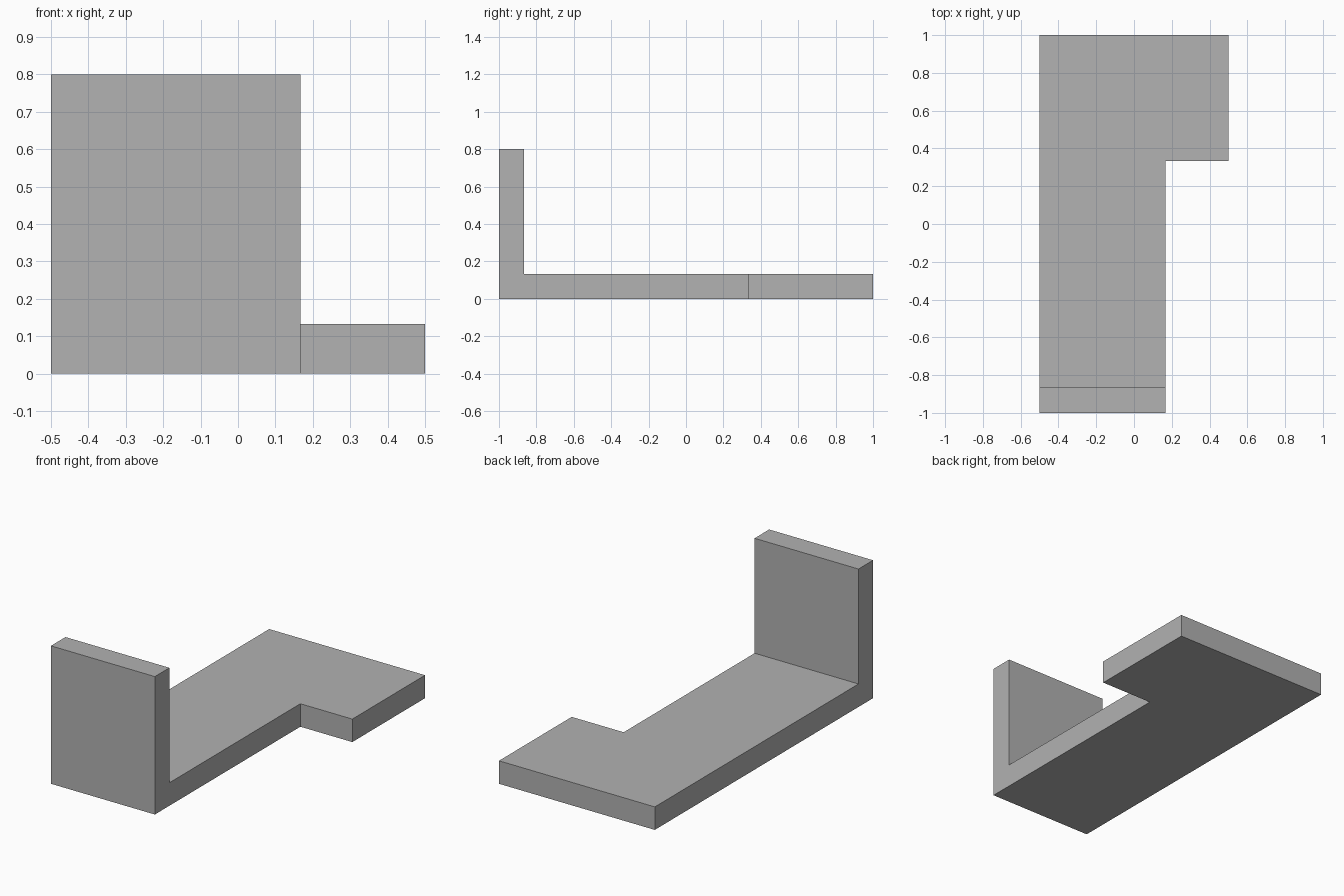
import bpy
import bmesh

cube = bpy.data.objects.get("Cube")
if cube:
    bpy.data.objects.remove(cube, do_unlink=True)

THICK = 2 / 15      # plate thickness
HEIGHT = 0.8        # top of the upright wall
INNER = 1 / 6       # side of the narrow arm
STEP = 1 / 3        # where the foot widens

# Plain grey
grey = bpy.data.materials.new("plain_grey")
grey.use_nodes = True
colour = (0.445, 0.445, 0.445, 1)
grey.diffuse_color = colour
grey.node_tree.nodes["Principled BSDF"].inputs["Base Color"].default_value = colour


def extrude_up(bm, face, height):
    """Raise a face straight up, leaving walls around it."""
    ret = bmesh.ops.extrude_face_region(bm, geom=[face])
    verts = [g for g in ret["geom"] if isinstance(g, bmesh.types.BMVert)]
    bmesh.ops.translate(bm, verts=verts, vec=(0, 0, height))


bm = bmesh.new()

# L-shaped base plate
outline = [(-0.5, -1), (INNER, -1), (INNER, STEP), (0.5, STEP), (0.5, 1), (-0.5, 1)]
base = bm.faces.new([bm.verts.new((x, y, 0)) for x, y in outline])
extrude_up(bm, base, THICK)
bmesh.ops.recalc_face_normals(bm, faces=bm.faces[:])

# Upright wall raised from the front strip of the plate
bmesh.ops.bisect_plane(bm, geom=bm.verts[:] + bm.edges[:] + bm.faces[:],
                       plane_co=(0, THICK - 1, 0), plane_no=(0, 1, 0))
bm.normal_update()
strip = next(f for f in bm.faces
             if f.normal.z > 0.9 and f.calc_center_median().y < THICK - 1)
extrude_up(bm, strip, HEIGHT - THICK)
bmesh.ops.delete(bm, geom=[f for f in bm.faces if all(len(e.link_faces) > 2 for e in f.edges)],
                 context="FACES_ONLY")

# Merge coplanar faces so only real corners remain
bmesh.ops.dissolve_limit(bm, angle_limit=0.01, verts=bm.verts[:], edges=bm.edges[:])
bmesh.ops.recalc_face_normals(bm, faces=bm.faces[:])

mesh = bpy.data.meshes.new("angle_bracket")
bm.to_mesh(mesh)
bm.free()
mesh.materials.append(grey)
bracket = bpy.data.objects.new("angle_bracket", mesh)
bpy.context.collection.objects.link(bracket)
